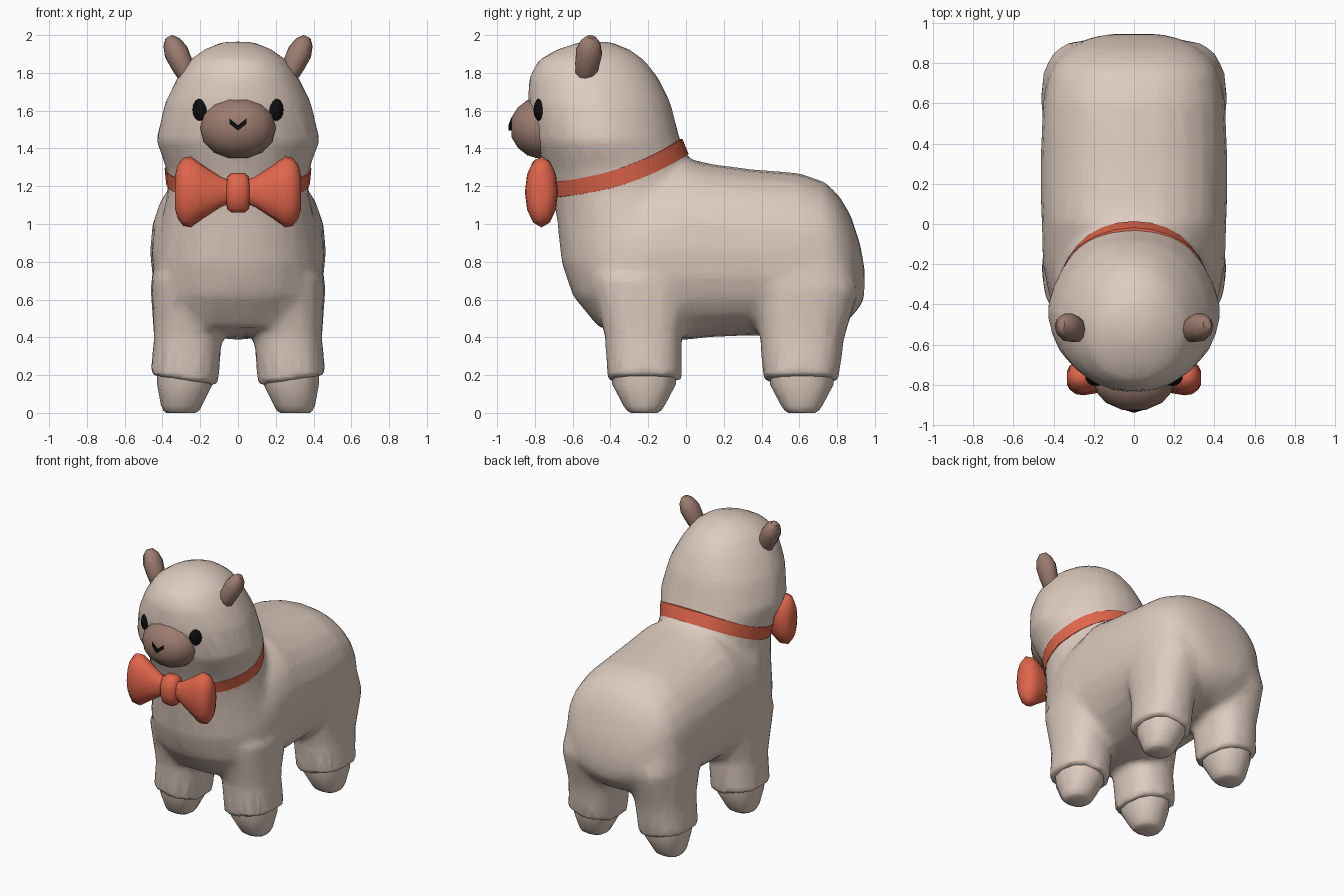
import bpy, bmesh, math
from mathutils import Matrix

if "Cube" in bpy.data.objects:
    bpy.data.objects.remove(bpy.data.objects["Cube"])


def material(name, rgb):
    m = bpy.data.materials.new(name)
    m.diffuse_color = (*rgb, 1)
    m.use_nodes = True
    m.node_tree.nodes["Principled BSDF"].inputs["Base Color"].default_value = m.diffuse_color
    return m


WOOL = material("wool", (0.73, 0.60, 0.52))
SKIN = material("skin", (0.33, 0.20, 0.16))
RED = material("red_cloth", (0.74, 0.13, 0.07))
BLACK = material("black", (0.004, 0.004, 0.004))


def oval(t, a0, a1, b0, b1, axis, n, power):
    """Superellipse filling the box a0..a1, b0..b1 at position t on an axis."""
    pts = []
    for i in range(n):
        w = 2 * math.pi * i / n
        c, s = math.cos(w), math.sin(w)
        a = (a0 + a1) / 2 + (a1 - a0) / 2 * math.copysign(abs(c) ** (2 / power), c)
        b = (b0 + b1) / 2 + (b1 - b0) / 2 * math.copysign(abs(s) ** (2 / power), s)
        pts.append({"x": (t, a, b), "y": (a, t, b), "z": (a, b, t)}[axis])
    return pts


def loft(bm, rings, axis, n=16, power=2.0):
    loops = [[bm.verts.new(p) for p in oval(*r, axis, n, power)] for r in rings]
    for lo, hi in zip(loops, loops[1:]):
        for i in range(n):
            bm.faces.new((lo[i], lo[(i + 1) % n], hi[(i + 1) % n], hi[i]))
    bm.faces.new(loops[0])
    bm.faces.new(loops[-1])
    return loops


def finish(bm, name, mat, angle=50):
    bmesh.ops.recalc_face_normals(bm, faces=bm.faces)
    me = bpy.data.meshes.new(name)
    bm.to_mesh(me)
    bm.free()
    me.materials.append(mat)
    ob = bpy.data.objects.new(name, me)
    bpy.context.collection.objects.link(ob)
    bpy.ops.object.select_all(action="DESELECT")
    ob.select_set(True)
    bpy.context.view_layer.objects.active = ob
    bpy.ops.object.shade_smooth_by_angle(angle=math.radians(angle))
    return ob


def pinch(s):
    """The neck and head are narrower towards the back."""
    return 1 - .09 * max(0, s) ** .7


# Chest, neck and head: z, half width, front y, back y
COLUMN = [(0.45, .39, -.46, .10), (0.62, .43, -.60, .20), (0.80, .44, -.66, .20),
          (1.00, .41, -.68, .20), (1.18, .372, -.71, .10), (1.30, .383, -.75, .03),
          (1.44, .435, -.81, -.03), (1.64, .39, -.84, -.08), (1.78, .32, -.83, -.15),
          (1.87, .255, -.78, -.22), (1.925, .18, -.68, -.30), (1.965, .08, -.56, -.40)]

fleece = bmesh.new()
for loop, (z, w, f, b) in zip(loft(fleece, [(z, -w, w, f, b) for z, w, f, b in COLUMN],
                                   "z", 24, 2.1), COLUMN):
    for v in loop:
        v.co.x *= pinch((v.co.y - (f + b) / 2) / ((b - f) / 2))

# Trunk: y, half width, bottom z, top z
TRUNK = [(-.37, .42, .42, 1.18), (-.2, .455, .40, 1.27), (0, .46, .385, 1.35),
         (.12, .465, .40, 1.32), (.35, .465, .41, 1.29), (.60, .455, .40, 1.27),
         (.74, .43, .43, 1.22), (.81, .395, .46, 1.15), (.87, .33, .50, 1.05),
         (.92, .24, .56, .90), (.945, .14, .61, .77)]
loft(fleece, [(y, -w, w, lo, hi) for y, w, lo, hi in TRUNK], "y", 24, 2.3)

# Legs down to a sloping, slightly flared cuff: z, inner x, outer x, front y, back y
FRONT = [(.175, .10, .467, -.425, -.02), (.23, .10, .46, -.42, -.02),
         (.40, .085, .445, -.43, -.02), (.72, .05, .46, -.51, .05)]
REAR = [(.175, .10, .467, .40, .815), (.23, .10, .46, .405, .815),
        (.40, .085, .445, .39, .84), (.66, .03, .465, .33, .92), (.85, .03, .44, .33, .87)]
for side in (1, -1):
    for leg in (FRONT, REAR):
        loops = loft(fleece, [(z, side * i, side * o, f, b) for z, i, o, f, b in leg],
                     "z", 16, 2.4)
        for v in loops[0] + loops[1]:
            v.co.z += .16 * (abs(v.co.x) - .30)

body = finish(fleece, "fleece_body", WOOL)
remesh = body.modifiers.new("blend", "REMESH")
remesh.mode, remesh.voxel_size, remesh.use_smooth_shade = "VOXEL", 0.025, True
smooth = body.modifiers.new("soften", "SMOOTH")
smooth.factor, smooth.iterations = 0.5, 7
decimate = body.modifiers.new("low_poly", "DECIMATE")
decimate.ratio, decimate.use_symmetry, decimate.symmetry_axis = 0.16, True, "X"

# Feet tapering out from under the cuffs
for side, sname in ((1, "left"), (-1, "right")):
    for y, lname in ((-.222, "front"), (.613, "rear")):
        bm = bmesh.new()
        rings = [(0, .225, .38, .07), (.012, .205, .395, .09), (.04, .19, .408, .11),
                 (.15, .135, .428, .168), (.24, .125, .43, .175)]
        loft(bm, [(z, side * i, side * o, y - d, y + d) for z, i, o, d in rings],
             "z", 12, 2.3)
        finish(bm, f"{lname}_{sname}_foot", WOOL, 60)

# Muzzle
bm = bmesh.new()
loft(bm, [(-.68, -.19, .19, 1.35, 1.65), (-.79, -.20, .20, 1.345, 1.67),
          (-.84, -.185, .185, 1.36, 1.66), (-.89, -.14, .14, 1.40, 1.62),
          (-.925, -.06, .06, 1.46, 1.565)], "y", 14, 2.1)
finish(bm, "muzzle", SKIN)

# Mouth, a small v-shaped mark
bm = bmesh.new()
outline = [(-.045, 1.56), (-.045, 1.53), (0, 1.495), (.045, 1.53), (.045, 1.56), (0, 1.522)]
face = bm.faces.new([bm.verts.new((x, -.94 + abs(x) * .3, z)) for x, z in outline])
out = bmesh.ops.extrude_face_region(bm, geom=[face])
for v in out["geom"]:
    if isinstance(v, bmesh.types.BMVert):
        v.co.y += .05
finish(bm, "mouth", BLACK, 20)

# Eyes and ears; ear rings are height along the ear and radius
EAR = [(-.14, .03), (-.11, .052), (-.03, .066), (.05, .072), (.105, .054), (.137, .025)]
for side, sname in ((1, "left"), (-1, "right")):
    bm = bmesh.new()
    bmesh.ops.create_uvsphere(bm, u_segments=12, v_segments=8, radius=1)
    bm.transform(Matrix.Translation((side * .197, -.77, 1.605))
                 @ Matrix.Rotation(math.radians(20 * side), 4, "Z")
                 @ Matrix.Diagonal((.046, .036, .062, 1)))
    finish(bm, f"{sname}_eye", BLACK)

    bm = bmesh.new()
    loft(bm, [(z, -r * .9, r * .9, -r, r) for z, r in EAR], "z", 10)
    bm.transform(Matrix.Translation((side * .307, -.52, 1.867))
                 @ Matrix.Rotation(math.radians(25 * side), 4, "Y")
                 @ Matrix.Rotation(math.radians(-8), 4, "X"))
    finish(bm, f"{sname}_ear", SKIN)


def column_at(z):
    for lo, hi in zip(COLUMN, COLUMN[1:]):
        if lo[0] <= z <= hi[0]:
            k = (z - lo[0]) / (hi[0] - lo[0])
            return [p + (q - p) * k for p, q in zip(lo, hi)][1:]


# Collar: a band following the neck, rising towards the back
bm = bmesh.new()
N = 28
sections = []
for i in range(N):
    a = 2 * math.pi * i / N
    c, s = math.cos(a), math.sin(a)
    mid = 1.18 + .03 * (s + 1) + .0425 * (s + 1) ** 2
    section = []
    for dz, grow in ((-.04, .014), (.04, .014), (.04, -.03), (-.04, -.03)):
        w, f, b = column_at(mid + dz)
        x = (w + grow - .008) * c * pinch(s)
        y = (f + b) / 2 + ((b - f) / 2 + grow) * s
        section.append(bm.verts.new((x, y, mid + dz)))
    sections.append(section)
for i in range(N):
    p, q = sections[i], sections[(i + 1) % N]
    for j in range(4):
        bm.faces.new((p[j], p[(j + 1) % 4], q[(j + 1) % 4], q[j]))
finish(bm, "collar", RED, 40)

# Bow wings: x, half depth, half height
WING = [(.04, .035, .06), (.09, .05, .08), (.19, .078, .145), (.25, .088, .188),
        (.29, .082, .18), (.32, .06, .14), (.333, .035, .09)]
for side, sname in ((1, "left"), (-1, "right")):
    bm = bmesh.new()
    loft(bm, [(side * x, -.765 - d, -.765 + d, 1.17 - h, 1.17 + h) for x, d, h in WING],
         "x", 12, 2.0)
    finish(bm, f"{sname}_bow_wing", RED)

# Bow knot: z offset, half width, half depth
KNOT = [(-.105, .035, .03), (-.085, .058, .055), (-.03, .067, .075),
        (.03, .067, .075), (.085, .058, .055), (.105, .035, .03)]
bm = bmesh.new()
loft(bm, [(1.165 + z, -w, w, -.765 - d, -.765 + d) for z, w, d in KNOT], "z", 12, 2.8)
finish(bm, "bow_knot", RED)
